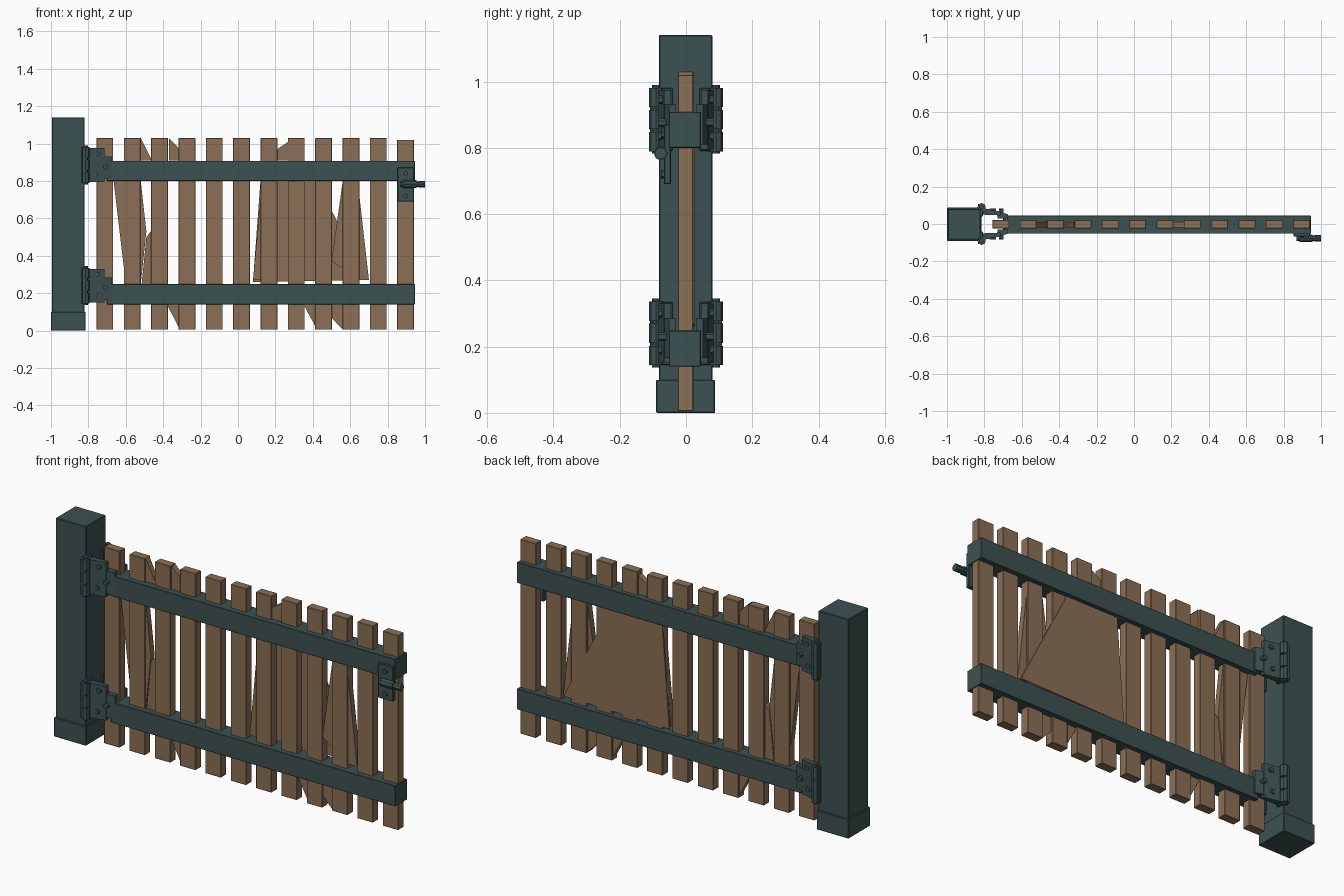
import bpy, bmesh, math
from mathutils import Vector, Matrix

if "Cube" in bpy.data.objects:
    bpy.data.objects.remove(bpy.data.objects["Cube"])


def material(name, rgb):
    m = bpy.data.materials.new(name)
    m.diffuse_color = (*rgb, 1)
    m.use_nodes = True
    m.node_tree.nodes["Principled BSDF"].inputs["Base Color"].default_value = m.diffuse_color
    return m


IRON = material("dark teal paint", (0.046, 0.083, 0.082))
WOOD = material("brown wood", (0.26, 0.16, 0.092))


def finish(name, bm, mat):
    bmesh.ops.recalc_face_normals(bm, faces=bm.faces)
    me = bpy.data.meshes.new(name)
    bm.to_mesh(me)
    bm.free()
    me.materials.append(mat)
    ob = bpy.data.objects.new(name, me)
    bpy.context.collection.objects.link(ob)
    return ob


def box(name, x, y, z, mat, bevel=0.0):
    bm = bmesh.new()
    bmesh.ops.create_cube(bm, size=1)
    for v in bm.verts:
        v.co = Vector([(a + b) / 2 + c * (b - a) for (a, b), c in zip((x, y, z), v.co)])
    if bevel:
        bmesh.ops.bevel(bm, geom=bm.edges[:], offset=bevel, segments=1, affect='EDGES')
    return finish(name, bm, mat)


def rod(name, a, b, r, mat=IRON, n=8):
    a, b = Vector(a), Vector(b)
    d = b - a
    bm = bmesh.new()
    bmesh.ops.create_cone(bm, cap_ends=True, segments=n, radius1=r, radius2=r, depth=d.length,
                          matrix=Matrix.Translation((a + b) / 2) @ d.to_track_quat('Z', 'Y').to_matrix().to_4x4())
    return finish(name, bm, mat)


def prism(name, pts, depth, axis, mat):
    """Extrude an outline: axis 'y' takes (x, z) points, axis 'z' takes (x, y) points."""
    lo, hi = depth
    put = (lambda p, d: (p[0], d, p[1])) if axis == 'y' else (lambda p, d: (p[0], p[1], d))
    bm = bmesh.new()
    a = [bm.verts.new(put(p, lo)) for p in pts]
    b = [bm.verts.new(put(p, hi)) for p in pts]
    bm.faces.new(a)
    bm.faces.new(b[::-1])
    for i in range(len(pts)):
        j = (i + 1) % len(pts)
        bm.faces.new((a[i], a[j], b[j], b[i]))
    return finish(name, bm, mat)


# post with a wider foot
box("post", (-0.995, -0.82), (-0.082, 0.08), (0.05, 1.14), IRON, 0.003)
box("post_foot", (-1.0, -0.815), (-0.09, 0.088), (0, 0.10), IRON, 0.003)

# pickets
for i in range(12):
    x = -0.757 + i * 0.1462
    box(f"picket_{i + 1}", (x, x + 0.09), (-0.024, 0.022), (0.005, 1.02 if i == 11 else 1.03), WOOD, 0.002)

# rails
for name, z in (("lower_rail", 0.14), ("upper_rail", 0.80)):
    box(name, (-0.70, 0.945), (-0.052, 0.045), (z, z + 0.108), IRON, 0.002)

# broken boards filling some of the gaps
prism("broken_back_board", [(0.69, 0.27), (0.42, 0.80), (0.12, 0.80), (0.08, 0.26)], (0.016, 0.025), 'y', WOOD)
SPLINTERS = [
    [(-0.665, 0.80), (-0.60, 0.80), (-0.60, 0.25)],
    [(-0.52, 0.80), (-0.49, 0.53), (-0.52, 0.25)],
    [(-0.45, 0.55), (-0.49, 0.50), (-0.515, 0.25), (-0.45, 0.25)],
    [(0.08, 0.27), (0.13, 0.80), (0.13, 0.27)],
    [(0.64, 0.80), (0.70, 0.27), (0.64, 0.27)],
    [(0.56, 0.80), (0.50, 0.37), (0.56, 0.33)],
    [(-0.52, 1.03), (-0.46, 0.91), (-0.52, 0.91)],
    [(-0.32, 0.98), (-0.37, 1.03), (-0.37, 0.91), (-0.31, 0.91)],
    [(0.12, 0.91), (0.27, 1.01), (0.28, 0.91)],
    [(-0.38, 0.14), (-0.31, 0.005), (-0.30, 0.14)],
    [(0.35, 0.14), (0.415, 0.02), (0.42, 0.14)],
    [(0.49, 0.08), (0.56, 0.005), (0.56, 0.14), (0.49, 0.14)],
]
for i, pts in enumerate(SPLINTERS):
    prism(f"splinter_{i + 1}", pts, (-0.018, 0.012), 'y', WOOD)

# hinges, front and back on both rails
for level, z in (("lower", 0.14), ("upper", 0.785)):
    for side, s in (("front", -1), ("back", 1)):
        tag = f"{level}_{side}"
        ys = sorted((s * 0.04, s * 0.108))
        box(f"{tag}_post_leaf", (-0.835, -0.808), ys, (z + 0.005, z + 0.195), IRON, 0.003)
        rod(f"{tag}_hinge_pin", (-0.815, s * 0.09, z - 0.003), (-0.815, s * 0.09, z + 0.205), 0.012)
        for k in range(3):
            zk = z + 0.004 + k * 0.067
            rod(f"{tag}_knuckle_{k + 1}", (-0.815, s * 0.09, zk), (-0.815, s * 0.09, zk + 0.058), 0.022)
        # gate strap tapering in towards the rail
        prism(f"{tag}_strap_root", [(-0.81, s * 0.086), (-0.715, s * 0.066), (-0.715, s * 0.046), (-0.81, s * 0.05)],
              (z + 0.01, z + 0.19), 'z', IRON)
        prism(f"{tag}_strap", [(-0.73, s * 0.07), (-0.675, s * 0.052), (-0.675, s * 0.03), (-0.73, s * 0.03)],
              (z + 0.025, z + 0.145), 'z', IRON)
        for k, (bx, bz) in enumerate(((-0.75, 0.16), (-0.76, 0.05), (-0.71, 0.09))):
            rod(f"{tag}_bolt_{k + 1}", (bx, s * 0.05, z + bz), (bx, s * 0.083, z + bz), 0.013, n=6)

# latch on the free end
box("latch_plate", (0.853, 0.942), (-0.066, -0.045), (0.69, 0.872), IRON, 0.003)
rod("latch_collar", (0.885, -0.076, 0.783), (0.955, -0.076, 0.783), 0.021)
rod("latch_bolt", (0.87, -0.076, 0.783), (0.985, -0.076, 0.783), 0.014)
rod("latch_tip", (0.965, -0.076, 0.783), (1.0, -0.076, 0.783), 0.018)
for k, z in enumerate((0.84, 0.72)):
    rod(f"latch_screw_{k + 1}", (0.897, -0.06, z), (0.897, -0.076, z), 0.013, n=6)
